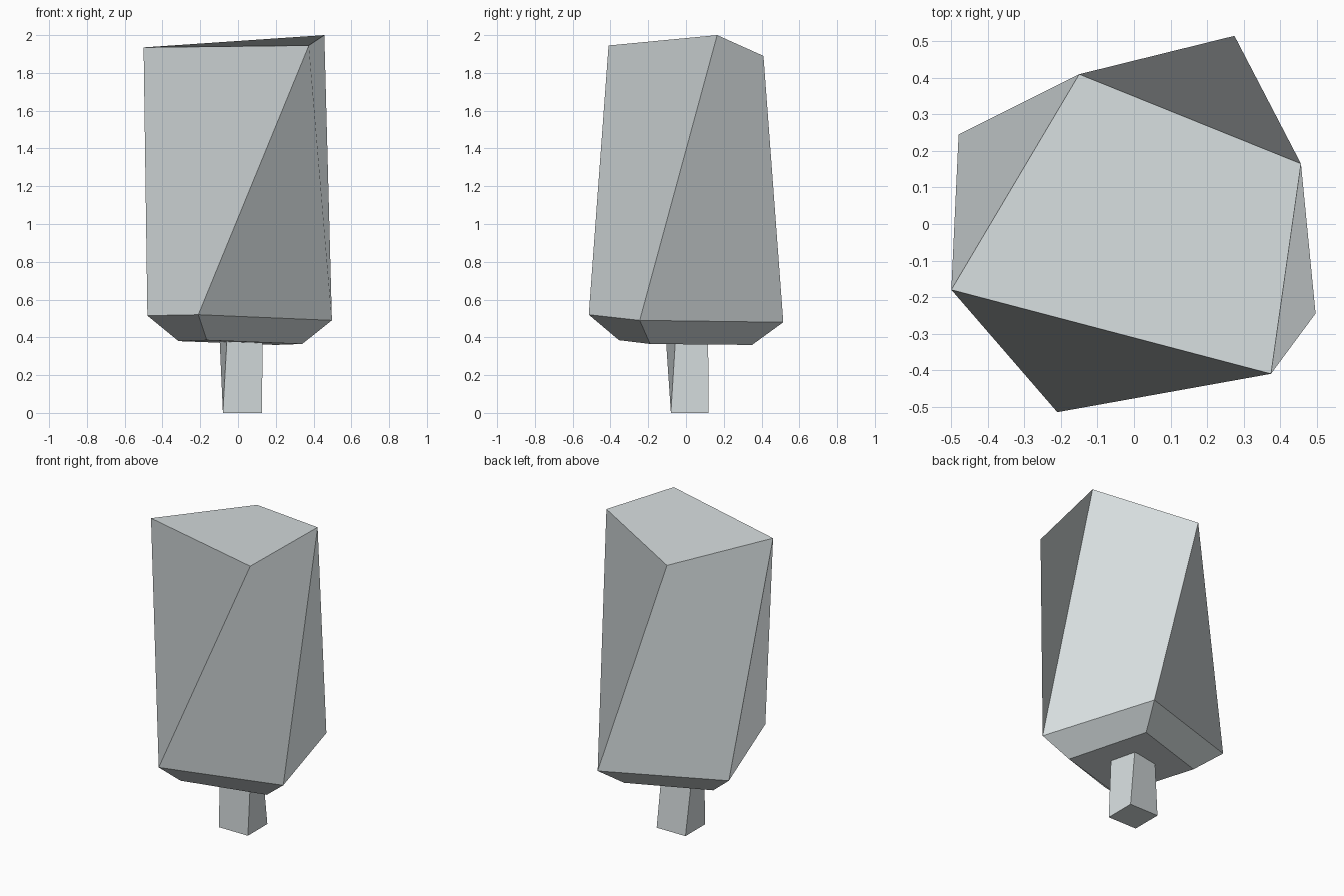
import bpy

if "Cube" in bpy.data.objects:
    bpy.data.objects.remove(bpy.data.objects["Cube"])

grey = bpy.data.materials.new("pale_grey")
grey.diffuse_color = (0.67, 0.72, 0.73, 1)
grey.use_nodes = True
grey.node_tree.nodes["Principled BSDF"].inputs["Base Color"].default_value = grey.diffuse_color


def loft(name, rings):
    """Skin four-cornered rings (counter-clockwise, bottom to top), capped at both ends."""
    verts = [p for ring in rings for p in ring]
    faces = [(3, 2, 1, 0)]
    for r in range(len(rings) - 1):
        lo, hi = 4 * r, 4 * r + 4
        for i in range(4):
            j = (i + 1) % 4
            faces.append((lo + j, hi + j, hi + i, lo + i))
    n = len(verts)
    faces.append((n - 4, n - 3, n - 2, n - 1))
    mesh = bpy.data.meshes.new(name)
    mesh.from_pydata(verts, [], faces)
    mesh.materials.append(grey)
    mesh.update()
    obj = bpy.data.objects.new(name, mesh)
    bpy.context.collection.objects.link(obj)
    return obj


# Twisted block of foliage: narrow underside, widest ring, rotated top
loft("tree_crown", [
    [(-0.315, 0.17, 0.38), (-0.165, -0.355, 0.385), (0.34, -0.19, 0.365), (0.20, 0.35, 0.36)],
    [(-0.48, 0.245, 0.515), (-0.21, -0.515, 0.52), (0.497, -0.245, 0.49), (0.275, 0.515, 0.48)],
    [(-0.50, -0.18, 1.935), (0.375, -0.41, 1.945), (0.457, 0.165, 2.0), (-0.15, 0.41, 1.89)],
])

# Slightly twisted square trunk, running just into the crown
loft("trunk", [
    [(-0.08, 0.12, 0), (-0.08, -0.08, 0), (0.127, -0.08, 0), (0.127, 0.12, 0)],
    [(-0.098, 0.075, 0.40), (-0.058, -0.107, 0.40), (0.13, -0.055, 0.40), (0.09, 0.117, 0.40)],
])
